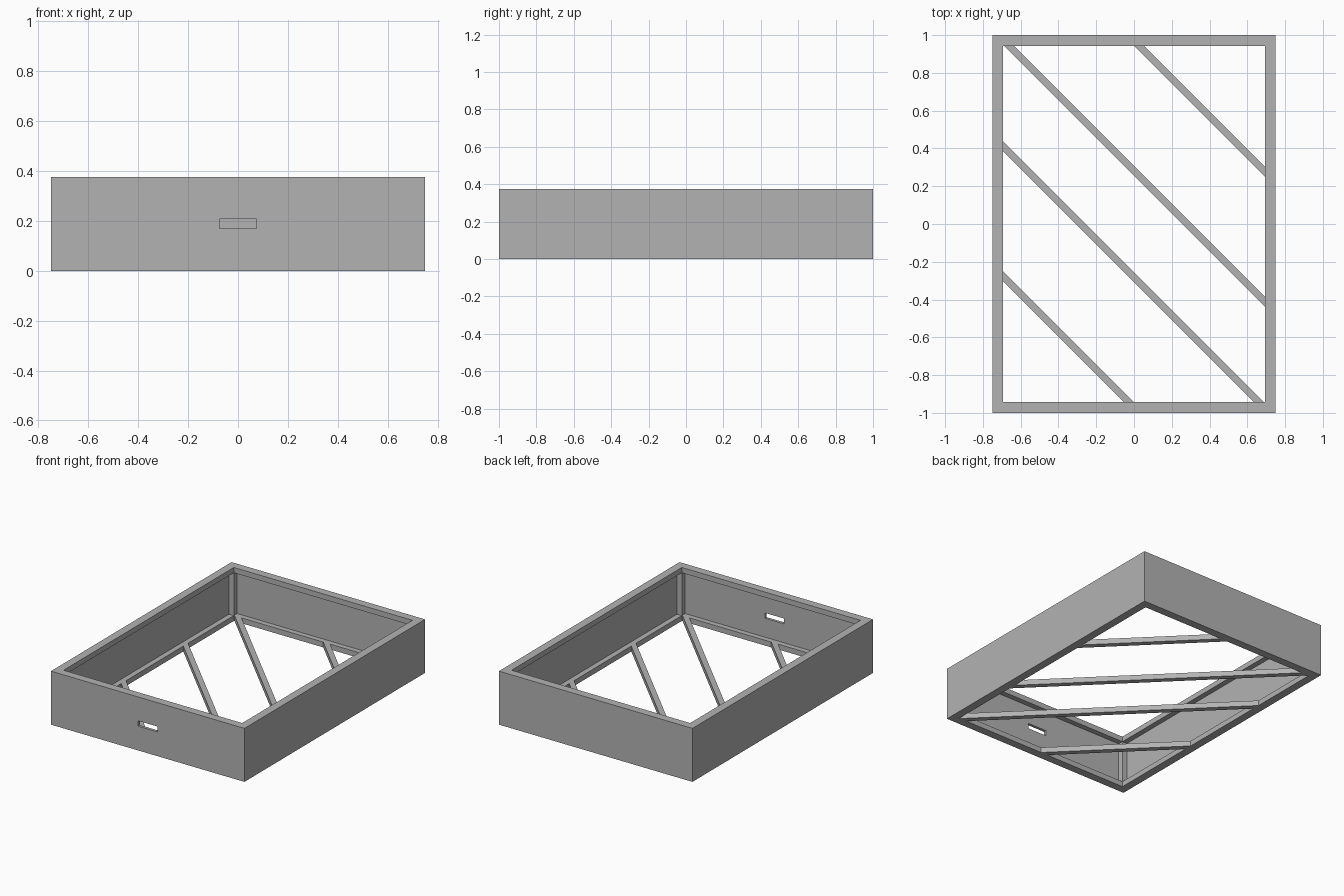
import bpy
import bmesh

cube = bpy.data.objects.get("Cube")
if cube:
    bpy.data.objects.remove(cube, do_unlink=True)

HALF_X, HALF_Y, HEIGHT = 0.75, 1.0, 0.375
WALL, BATTEN = 0.02, 0.0375
LIP = WALL + BATTEN
IN_X, IN_Y = HALF_X - LIP, HALF_Y - LIP

grey = bpy.data.materials.new("plain grey")
grey.use_nodes = True
grey.diffuse_color = (0.45, 0.45, 0.45, 1)
grey.node_tree.nodes["Principled BSDF"].inputs["Base Color"].default_value = grey.diffuse_color


def prism(name, outline, z0, z1):
    """Extrude a flat outline, given counter-clockwise, from z0 to z1."""
    bm = bmesh.new()
    low = [bm.verts.new((x, y, z0)) for x, y in outline]
    high = [bm.verts.new((x, y, z1)) for x, y in outline]
    bm.faces.new(low[::-1])
    bm.faces.new(high)
    for i in range(len(low)):
        j = (i + 1) % len(low)
        bm.faces.new((low[i], low[j], high[j], high[i]))
    return finish(name, bm)


def finish(name, bm):
    bmesh.ops.recalc_face_normals(bm, faces=bm.faces)
    mesh = bpy.data.meshes.new(name)
    bm.to_mesh(mesh)
    bm.free()
    mesh.materials.append(grey)
    obj = bpy.data.objects.new(name, mesh)
    bpy.context.collection.objects.link(obj)
    return obj


def rect(x0, x1, y0, y1):
    return [(x0, y0), (x1, y0), (x1, y1), (x0, y1)]


def ring(name, outer, inner, z0, z1):
    """Rectangular frame; outer and inner are insets from the overall size."""
    bm = bmesh.new()
    loops = []
    for inset, z in ((outer, z0), (outer, z1), (inner, z1), (inner, z0)):
        x, y = HALF_X - inset, HALF_Y - inset
        loops.append([bm.verts.new((px, py, z)) for px, py in rect(-x, x, -y, y)])
    for k in range(4):
        a, b = loops[k], loops[(k + 1) % 4]
        for i in range(4):
            j = (i + 1) % 4
            bm.faces.new((a[i], a[j], b[j], b[i]))
    return finish(name, bm)


# Thin side walls with a slot through the front
walls = ring("side_walls", 0, WALL, 0, HEIGHT)
slot = prism("slot_cutter", rect(-0.075, 0.075, -1.1, -0.9), 0.17, 0.2075)
slot.hide_render = True
slot.hide_viewport = True
cut = walls.modifiers.new("slot", "BOOLEAN")
cut.operation = "DIFFERENCE"
cut.solver = "EXACT"
cut.object = slot

# Battens around the inside, at the bottom and the top
ring("bottom_battens", WALL, LIP, 0, BATTEN)
ring("top_battens", WALL, LIP, HEIGHT - BATTEN, HEIGHT)

# Corner posts between the battens
for sx, side in ((-1, "right"), (1, "left")):
    for sy, end in ((-1, "front"), (1, "back")):
        xs = sorted((sx * IN_X, sx * (HALF_X - WALL)))
        ys = sorted((sy * IN_Y, sy * (HALF_Y - WALL)))
        prism(f"{end}_{side}_post", rect(*xs, *ys), BATTEN, HEIGHT - BATTEN)

# Diagonal floor braces, each pair alike under a half turn
half = BATTEN / 2 ** 0.5
for label, offset in (("short", 0.97), ("long", 0.283)):
    lo, hi = offset - half, offset + half
    outline = [(lo - IN_Y, IN_Y), (IN_X, lo - IN_X), (IN_X, hi - IN_X), (hi - IN_Y, IN_Y)]
    prism(f"back_{label}_brace", outline, 0, BATTEN)
    prism(f"front_{label}_brace", [(-x, -y) for x, y in outline], 0, BATTEN)
